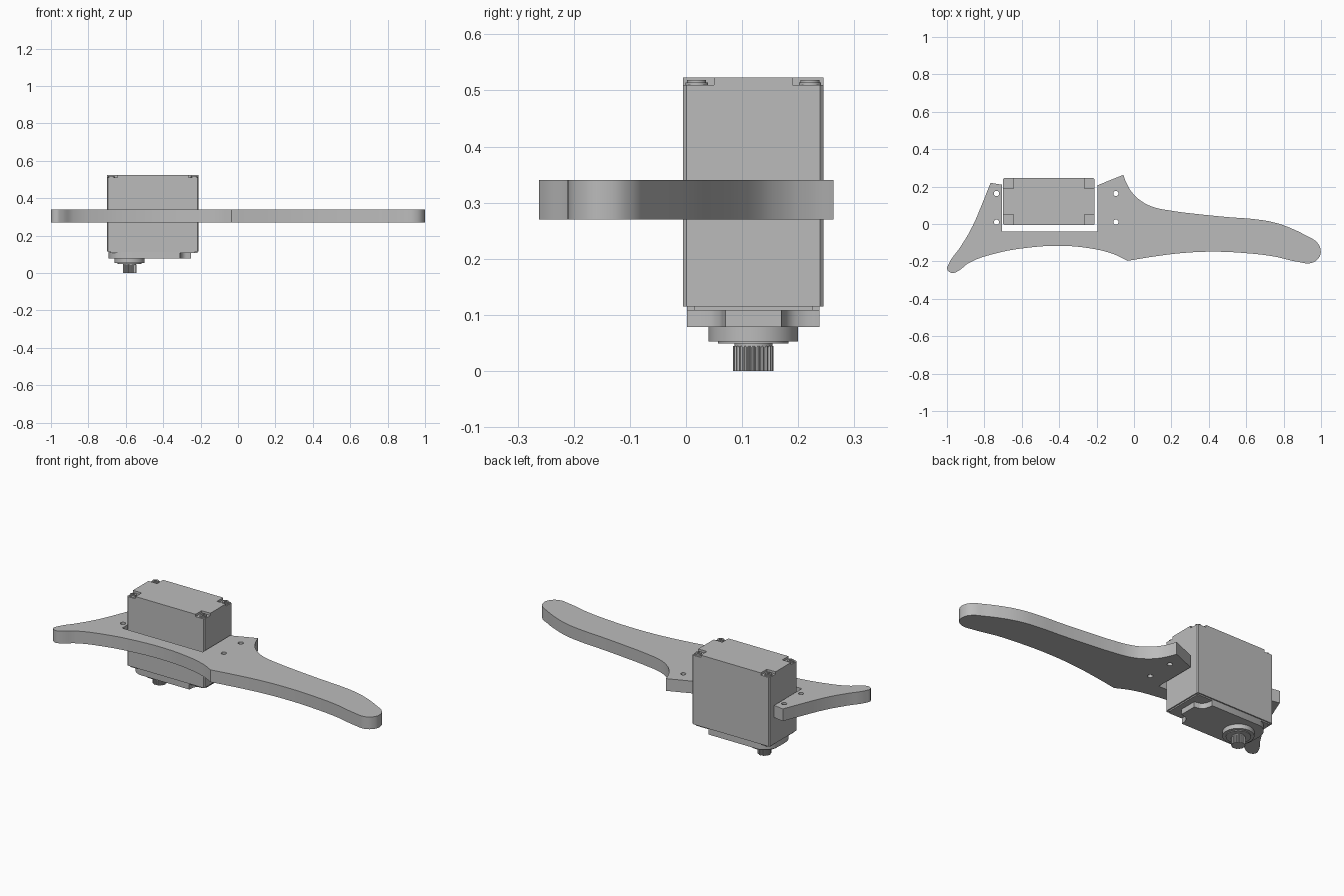
import bpy, bmesh, math
from mathutils import Vector

cube = bpy.data.objects.get("Cube")
if cube:
    bpy.data.objects.remove(cube, do_unlink=True)

grey = bpy.data.materials.new("plain_grey")
grey.use_nodes = True
grey.diffuse_color = (0.5, 0.5, 0.5, 1)
grey.node_tree.nodes["Principled BSDF"].inputs["Base Color"].default_value = (0.5, 0.5, 0.5, 1)


def circle(cx, cy, r, n=24):
    return [(cx + r * math.cos(math.tau * i / n), cy + r * math.sin(math.tau * i / n), 1)
            for i in range(n)]


def prism(name, loops, z0, z1, bevel=0.0):
    """Extrude closed outlines; a point with a third entry of 0 is on a smooth curve."""
    cu = bpy.data.curves.new(name, "CURVE")
    cu.dimensions = "2D"
    cu.fill_mode = "BOTH"
    cu.extrude = (z1 - z0) / 2
    cu.resolution_u = 8
    for loop in loops:
        sp = cu.splines.new("BEZIER")
        sp.bezier_points.add(len(loop) - 1)
        sp.use_cyclic_u = True
        for bp, p in zip(sp.bezier_points, loop):
            bp.co = (p[0], p[1], 0)
            corner = len(p) < 3 or p[2]
            bp.handle_left_type = bp.handle_right_type = "VECTOR" if corner else "AUTO"
    ob = bpy.data.objects.new(name, cu)
    ob.location.z = (z0 + z1) / 2
    bpy.context.collection.objects.link(ob)
    bpy.ops.object.select_all(action="DESELECT")
    bpy.context.view_layer.objects.active = ob
    ob.select_set(True)
    bpy.ops.object.convert(target="MESH")
    ob = bpy.context.object
    bm = bmesh.new()
    bm.from_mesh(ob.data)
    bmesh.ops.remove_doubles(bm, verts=bm.verts, dist=0.00005)
    bmesh.ops.recalc_face_normals(bm, faces=bm.faces)
    bm.to_mesh(ob.data)
    bm.free()
    ob.data.materials.clear()
    ob.data.materials.append(grey)
    if bevel:
        mod = ob.modifiers.new("edge", "BEVEL")
        mod.width = bevel
        mod.segments = 2
    bpy.ops.object.shade_smooth_by_angle(angle=math.radians(30))
    return ob


def curve(*pts):
    return [(x, y, 0) for x, y in pts]


def notched(x0, x1, y0, y1, nx, ny):
    """Rectangle with a square bite out of each corner."""
    return [(x0 + nx, y0), (x1 - nx, y0), (x1 - nx, y0 + ny), (x1, y0 + ny),
            (x1, y1 - ny), (x1 - nx, y1 - ny), (x1 - nx, y1), (x0 + nx, y1),
            (x0 + nx, y1 - ny), (x0, y1 - ny), (x0, y0 + ny), (x0 + nx, y0 + ny)]


# Flat arm with a motor cut-out and four mounting holes
arm = [(-0.705, -0.04), (-0.705, 0.21), (-0.767, 0.22)]
arm += curve((-0.815, 0.10), (-0.87, -0.025), (-0.93, -0.125), (-0.99, -0.212),
             (-0.998, -0.243), (-0.972, -0.262), (-0.945, -0.254), (-0.88, -0.207),
             (-0.75, -0.16), (-0.56, -0.126), (-0.39, -0.117), (-0.23, -0.131),
             (-0.11, -0.161))
arm += [(-0.035, -0.197)]
arm += curve((0.10, -0.175), (0.25, -0.156), (0.42, -0.148), (0.6, -0.156),
             (0.75, -0.174), (0.88, -0.203), (0.95, -0.208), (0.99, -0.178),
             (0.998, -0.14), (0.98, -0.1), (0.92, -0.062), (0.84, -0.023),
             (0.75, 0.008), (0.65, 0.025), (0.5, 0.037), (0.35, 0.052),
             (0.2, 0.071), (0.1, 0.092), (0.04, 0.122), (-0.01, 0.168), (-0.04, 0.218))
arm += [(-0.057, 0.263), (-0.195, 0.207), (-0.195, -0.04)]
holes = [circle(x, y, 0.014) for x in (-0.735, -0.097) for y in (0.01, 0.163)]
prism("arm", [arm] + holes, 0.27, 0.34)

# Motor housing and its lid with corner pockets
X0, X1, Y0, Y1 = -0.70, -0.21, -0.005, 0.245
c = 0.006
prism("motor_body", [[(X0 + c, Y0), (X1 - c, Y0), (X1, Y0 + c), (X1, Y1 - c),
                      (X1 - c, Y1), (X0 + c, Y1), (X0, Y1 - c), (X0, Y0 + c)]], 0.115, 0.51)
prism("motor_lid", [notched(X0, X1, Y0, Y1, 0.055, 0.055)], 0.51, 0.523)

# Gear cover: rounded at the shaft end, scooped corners at the other
half = [(-0.25, 0.05), (-0.262, 0.052)]
half += curve((-0.29, 0.062), (-0.305, 0.085))
half += [(-0.31, 0.118), (-0.625, 0.118)]
half += curve((-0.66, 0.1), (-0.685, 0.065))
half += [(-0.692, 0.03)]
mirrored = [(p[0], -p[1], *p[2:]) for p in reversed(half)]
cover = [(p[0], p[1] + 0.12, *p[2:]) for p in half + mirrored]
prism("gear_cover", [cover], 0.078, 0.112)
prism("cover_base", [notched(-0.693, -0.217, 0.002, 0.238, 0.012, 0.012)], 0.108, 0.116)

# Output shaft
SX, SY = -0.58, 0.12
prism("shaft_boss", [circle(SX, SY, 0.08, 48)], 0.053, 0.079)
prism("shaft_collar", [circle(SX, SY, 0.063, 48)], 0.049, 0.054)
prism("shaft_neck", [circle(SX, SY, 0.034, 32)], 0.043, 0.05)
teeth = 25
spline = []
for i in range(teeth * 4):
    r = 0.036 if i % 4 < 2 else 0.0325
    a = math.tau * i / (teeth * 4)
    spline.append((SX + r * math.cos(a), SY + r * math.sin(a)))
prism("shaft_spline", [spline], 0.0, 0.045)

# Corner screws with a crossed slot
for i, (x, y) in enumerate((x, y) for x in (-0.677, -0.233) for y in (0.019, 0.221)):
    w, l = 0.003, 0.011
    slot = notched(x - l, x + l, y - l, y + l, l - w, l - w)
    prism(f"screw_base_{i + 1}", [circle(x, y, 0.02)], 0.509, 0.514)
    prism(f"screw_head_{i + 1}", [circle(x, y, 0.017), slot], 0.513, 0.519)
